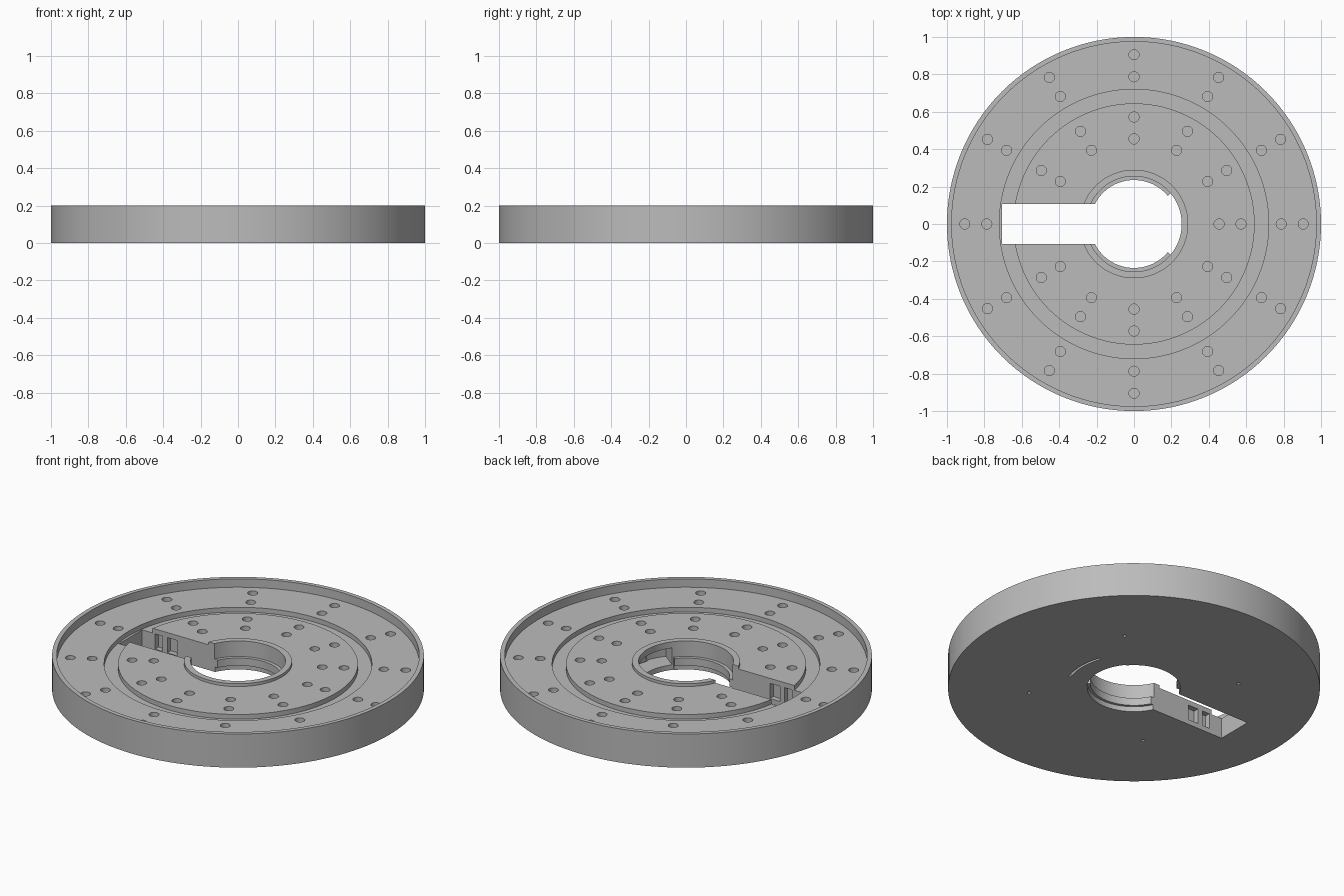
import bpy, bmesh, math

if "Cube" in bpy.data.objects:
    bpy.data.objects.remove(bpy.data.objects["Cube"])

SEG = 128
grey = bpy.data.materials.new("plain grey")
grey.diffuse_color = (0.5, 0.5, 0.5, 1)
grey.use_nodes = True
grey.node_tree.nodes["Principled BSDF"].inputs["Base Color"].default_value = grey.diffuse_color


def finish(bm, name):
    bmesh.ops.recalc_face_normals(bm, faces=bm.faces)
    me = bpy.data.meshes.new(name)
    bm.to_mesh(me)
    bm.free()
    ob = bpy.data.objects.new(name, me)
    bpy.context.collection.objects.link(ob)
    me.materials.append(grey)
    return ob


def lathe(name, profile):
    """Closed (r, z) profile swept around the vertical axis."""
    bm = bmesh.new()
    rings = []
    for i in range(SEG):
        a = 2 * math.pi * i / SEG
        rings.append([bm.verts.new((r * math.cos(a), r * math.sin(a), z)) for r, z in profile])
    n = len(profile)
    for i in range(SEG):
        p, q = rings[i], rings[(i + 1) % SEG]
        for j in range(n):
            k = (j + 1) % n
            bm.faces.new((p[j], q[j], q[k], p[k]))
    return finish(bm, name)


def add_box(bm, x0, x1, y0, y1, z0, z1):
    vs = bmesh.ops.create_cube(bm, size=1)["verts"]
    for v in vs:
        v.co.x = x1 if v.co.x > 0 else x0
        v.co.y = y1 if v.co.y > 0 else y0
        v.co.z = z1 if v.co.z > 0 else z0


def add_pin(bm, r, angle, radius, z0, z1, sides=20):
    vs = bmesh.ops.create_cone(bm, cap_ends=True, segments=sides, radius1=radius,
                               radius2=radius, depth=z1 - z0)["verts"]
    bmesh.ops.translate(bm, verts=vs, vec=(r * math.cos(angle), r * math.sin(angle), (z0 + z1) / 2))


def add_sector(bm, r0, r1, half, z0, z1, steps=24):
    """Arc-shaped block centred on +x."""
    rows = []
    for i in range(steps + 1):
        a = math.radians(-half + 2 * half * i / steps)
        c, s = math.cos(a), math.sin(a)
        rows.append([bm.verts.new((r * c, r * s, z)) for r, z in
                     ((r0, z0), (r1, z0), (r1, z1), (r0, z1))])
    for p, q in zip(rows, rows[1:]):
        for j in range(4):
            k = (j + 1) % 4
            bm.faces.new((p[j], q[j], q[k], p[k]))
    bm.faces.new(rows[0])
    bm.faces.new(rows[-1][::-1])


def cut(target, bm):
    cutter = finish(bm, "cutter")
    cutter.hide_render = True
    mod = target.modifiers.new("cut", "BOOLEAN")
    mod.operation = "DIFFERENCE"
    mod.solver = "EXACT"
    mod.object = cutter
    bpy.context.view_layer.objects.active = target
    bpy.ops.object.modifier_apply(modifier=mod.name)
    bpy.data.objects.remove(cutter)


# Round plate: outer rim, ring groove, raised hub and stepped bore
plate = lathe("round_plate", [
    (0.25, 0), (1, 0), (1, 0.2), (0.975, 0.2), (0.975, 0.15),
    (0.72, 0.15), (0.72, 0.122), (0.645, 0.122), (0.645, 0.15),
    (0.29, 0.15), (0.29, 0.167), (0.255, 0.167), (0.255, 0.075),
    (0.235, 0.075), (0.235, 0.03), (0.25, 0.03)])

# Straight slot from the bore to the groove
bm = bmesh.new()
add_box(bm, -0.705, -0.1, -0.108, 0.108, -0.1, 0.3)
cut(plate, bm)

# Shallow windows in both slot walls
bm = bmesh.new()
for x0, x1 in ((-0.62, -0.57), (-0.54, -0.475)):
    add_box(bm, x0, x1, -0.14, 0.14, 0.03, 0.12)
cut(plate, bm)

# Notch in the bore lip
bm = bmesh.new()
add_sector(bm, 0.15, 0.256, 40, -0.1, 0.1)
cut(plate, bm)

# Hidden pocket behind the notch
bm = bmesh.new()
add_sector(bm, 0.2, 0.37, 38, 0.03, 0.13)
cut(plate, bm)

# Curved slit in the underside
bm = bmesh.new()
add_sector(bm, 0.36, 0.374, 20, -0.05, 0.06)
cut(plate, bm)

# Blind holes: four circles on top, four small ones underneath
bm = bmesh.new()
for i in range(12):
    a = i * math.pi / 6
    for r in (0.455, 0.572, 0.787, 0.905):
        if i == 6 and r < 0.7:
            continue  # the slot takes this place
        add_pin(bm, r, a, 0.027, 0.115 if r > 0.4 else 0.1, 0.3)
for i in range(4):
    add_pin(bm, 0.565, math.pi / 4 + i * math.pi / 2, 0.01, -0.05, 0.04, 12)
cut(plate, bm)

# Smooth round walls, crisp edges
bpy.ops.object.select_all(action="DESELECT")
plate.select_set(True)
bpy.context.view_layer.objects.active = plate
bpy.ops.object.shade_smooth_by_angle(angle=math.radians(30))
